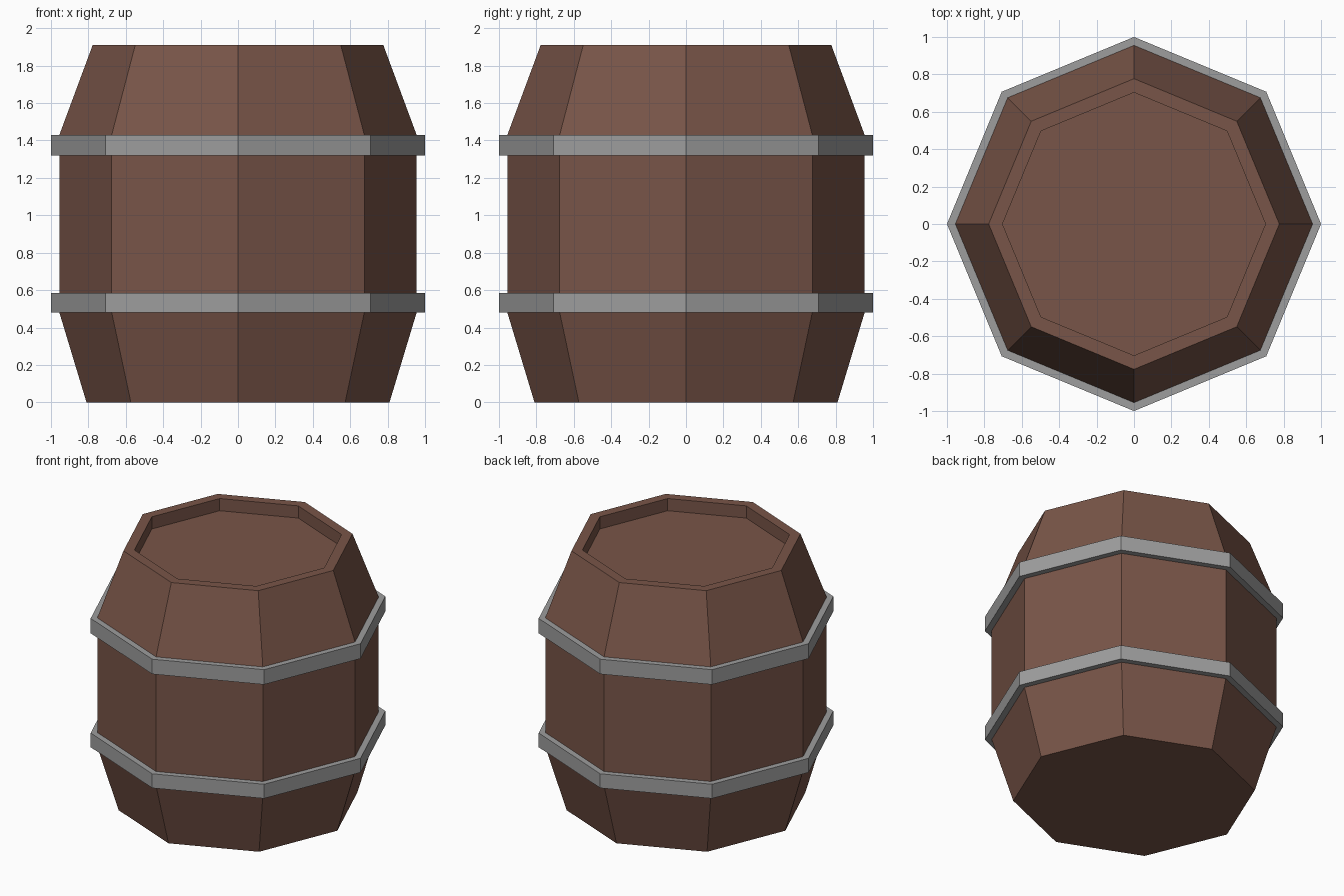
import bpy, bmesh
from math import cos, sin, pi

if "Cube" in bpy.data.objects:
    bpy.data.objects.remove(bpy.data.objects["Cube"])

SIDES = 8

def lathe(name, profile, closed=False, mat=None):
    """Spin (radius, z) points into an eight-sided flat-shaded solid."""
    bm = bmesh.new()
    rings = [[bm.verts.new((r * cos(2 * pi * i / SIDES), r * sin(2 * pi * i / SIDES), z))
              for i in range(SIDES)] for r, z in profile]
    pairs = list(zip(rings, rings[1:]))
    if closed:
        pairs.append((rings[-1], rings[0]))
    for a, b in pairs:
        for i in range(SIDES):
            j = (i + 1) % SIDES
            bm.faces.new((a[i], a[j], b[j], b[i]))
    if not closed:
        bm.faces.new(rings[0][::-1])
        bm.faces.new(rings[-1])
    bmesh.ops.recalc_face_normals(bm, faces=bm.faces)
    mesh = bpy.data.meshes.new(name)
    bm.to_mesh(mesh)
    bm.free()
    obj = bpy.data.objects.new(name, mesh)
    bpy.context.collection.objects.link(obj)
    if mat:
        mesh.materials.append(mat)
    return obj

wood = bpy.data.materials.new("wood")
wood.diffuse_color = (0.19, 0.091, 0.065, 1)
wood.use_nodes = True
wood.node_tree.nodes["Principled BSDF"].inputs["Base Color"].default_value = wood.diffuse_color
iron = bpy.data.materials.new("iron")
iron.diffuse_color = (0.34, 0.34, 0.34, 1)
iron.use_nodes = True
iron.node_tree.nodes["Principled BSDF"].inputs["Base Color"].default_value = iron.diffuse_color

# Barrel body: tapered ends, straight middle, sunken lid
lathe("barrel_body", [(0.81, 0), (0.955, 0.48), (0.955, 1.43),
                      (0.777, 1.91), (0.703, 1.91), (0.703, 1.82)], mat=wood)

# Two hoops
for name, z0, z1 in (("lower_hoop", 0.48, 0.585), ("upper_hoop", 1.32, 1.43)):
    lathe(name, [(0.95, z0), (1, z0), (1, z1), (0.95, z1)], closed=True, mat=iron)
